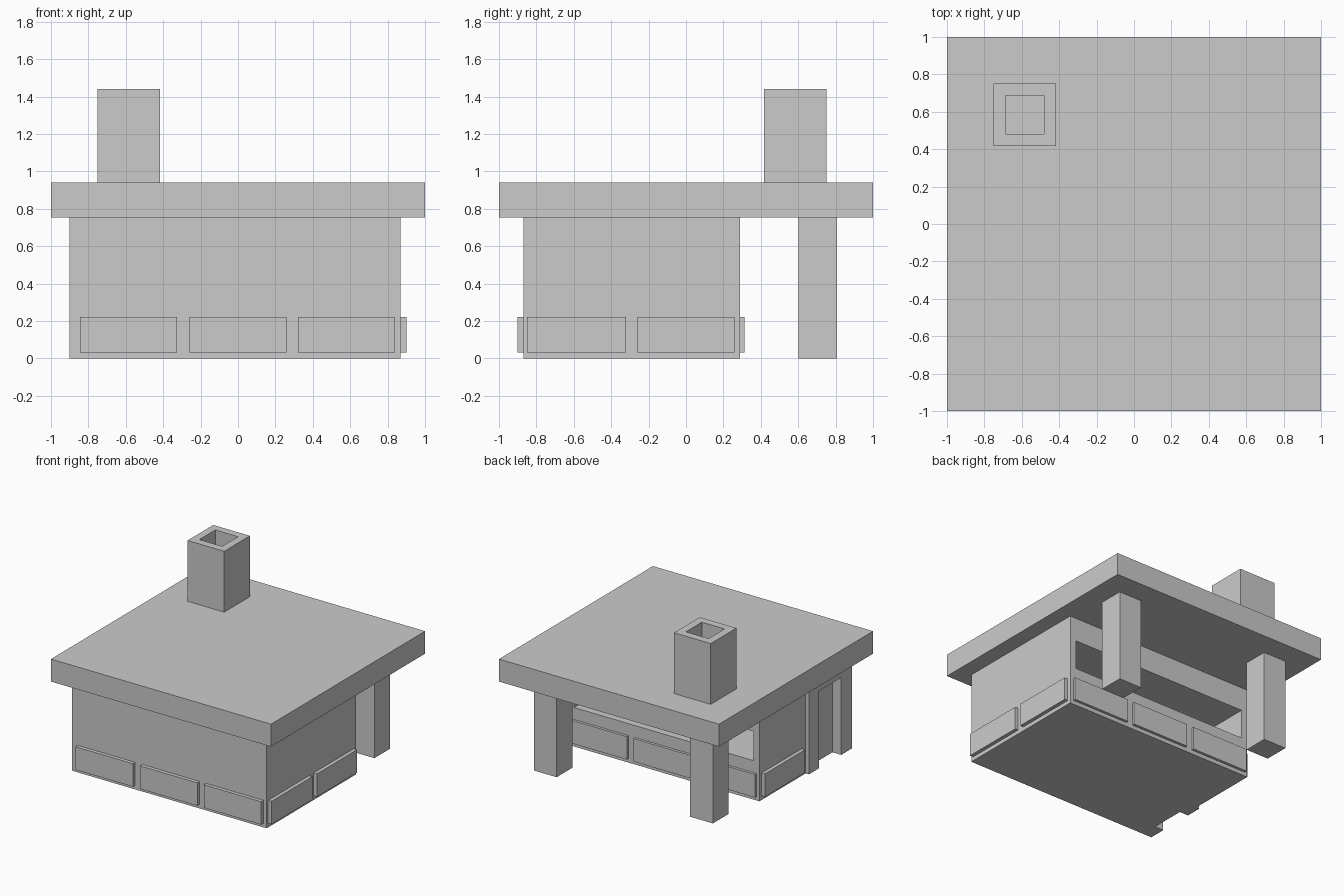
import bpy

if "Cube" in bpy.data.objects:
    bpy.data.objects.remove(bpy.data.objects["Cube"])


def box(name, x, y, z):
    """Axis-aligned box from (min, max) ranges."""
    bpy.ops.mesh.primitive_cube_add(size=1)
    ob = bpy.context.object
    ob.name = name
    spans = (x, y, z)
    for v in ob.data.vertices:
        v.co = [r[1] if c > 0 else r[0] for c, r in zip(v.co, spans)]
    return ob


def cut(target, x, y, z):
    """Subtract a box from the target and drop the cutter."""
    cutter = box("cutter", x, y, z)
    cutter.hide_render = True
    mod = target.modifiers.new("cut", 'BOOLEAN')
    mod.operation = 'DIFFERENCE'
    mod.solver = 'EXACT'
    mod.object = cutter
    bpy.context.view_layer.objects.active = target
    bpy.ops.object.modifier_apply(modifier=mod.name)
    bpy.data.objects.remove(cutter, do_unlink=True)


EAVES, ROOF_TOP = 0.755, 0.94

# Roof slab
box("roof", (-1, 1), (-1, 1), (EAVES, ROOF_TOP))

# Main hut with serving hatch at the back and recessed door on the left
hut = box("hut_walls", (-0.87, 0.87), (-0.87, 0.29), (0, EAVES))
cut(hut, (-0.815, 0.815), (-0.3, 0.4), (0.32, 0.56))
cut(hut, (-1, -0.82), (-0.73, -0.44), (-0.1, 0.635))

# Raised door frame
frame = box("door_frame", (-0.9, -0.87), (-0.87, -0.31), (0, EAVES))
cut(frame, (-1, -0.82), (-0.73, -0.44), (-0.1, 0.635))

# Porch posts
for side, x0 in (("left", -0.81), ("right", 0.61)):
    box(side + "_post", (x0, x0 + 0.208), (0.602, 0.808), (0, EAVES))

# Hollow chimney
chimney = box("chimney", (-0.75, -0.417), (0.417, 0.75), (ROOF_TOP, 1.44))
cut(chimney, (-0.687, -0.48), (0.48, 0.687), (0.9, 1.5))

# Raised base panels: three front and back, two right, one left
pz = (0.033, 0.222)
for i, c in enumerate((-0.585, 0.0, 0.58)):
    px = (c - 0.26, c + 0.26)
    box(f"front_panel_{i}", px, (-0.9, -0.87), pz)
    box(f"back_panel_{i}", px, (0.29, 0.312), pz)
for i, py in enumerate(((-0.85, -0.32), (-0.26, 0.26))):
    box(f"right_panel_{i}", (0.87, 0.9), py, pz)
box("left_panel", (-0.9, -0.87), (-0.26, 0.26), pz)
